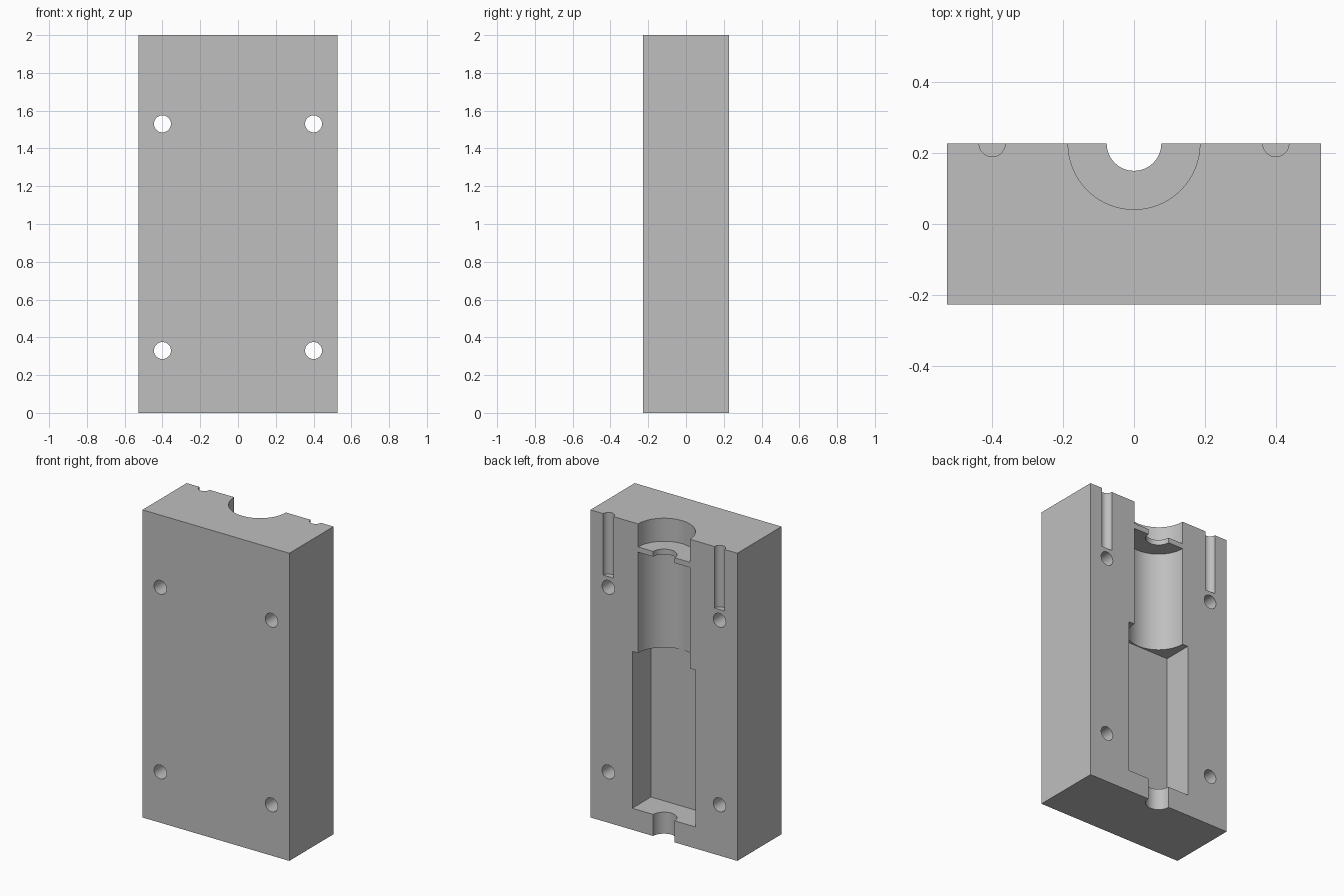
import bpy, math

if "Cube" in bpy.data.objects:
    bpy.data.objects.remove(bpy.data.objects["Cube"])

W, D, H = 1.056, 0.454, 2.0      # block size
BACK = D / 2                     # parting face, where all cavities open

grey = bpy.data.materials.new("plain grey")
grey.diffuse_color = (0.52, 0.52, 0.52, 1)
grey.use_nodes = True
grey.node_tree.nodes["Principled BSDF"].inputs["Base Color"].default_value = grey.diffuse_color


def finish_cutter(name):
    ob = bpy.context.object
    ob.name = name
    ob.hide_render = True
    ob.hide_set(True)
    ob.data.materials.append(grey)
    cutters.append(ob)


def bore(name, x, r, z0, z1, sides=64):
    """Upright round cavity centred on the parting face."""
    bpy.ops.mesh.primitive_cylinder_add(vertices=sides, radius=r, depth=z1 - z0,
                                        location=(x, BACK, (z0 + z1) / 2))
    finish_cutter(name)


def cross_hole(name, x, z, r):
    """Bolt hole from front to back."""
    bpy.ops.mesh.primitive_cylinder_add(vertices=48, radius=r, depth=D + 0.2,
                                        location=(x, 0, z),
                                        rotation=(math.pi / 2, 0, 0))
    finish_cutter(name)


cutters = []

# Main block
bpy.ops.mesh.primitive_cube_add(size=1, location=(0, 0, H / 2))
block = bpy.context.object
block.name = "half_block"
block.scale = (W, D, H)
bpy.ops.object.transform_apply(location=True, rotation=False, scale=True)
block.data.materials.append(grey)

# Central cavities from top to bottom
bore("top_counterbore", 0, 0.186, 1.85, 2.1)
bore("neck_bore", 0, 0.077, 1.75, 1.9)
bore("round_chamber", 0, 0.187, 1.1, 1.816)
bore("outlet_bore", 0, 0.077, -0.1, 0.2)

# Rectangular lower chamber
bpy.ops.mesh.primitive_cube_add(size=1, location=(0, BACK, (0.14 + 1.16) / 2))
bpy.context.object.scale = (0.455, 0.384, 1.02)
finish_cutter("square_chamber")

# Side grooves and bolt holes
for side, x in (("left", -0.4), ("right", 0.4)):
    bore(side + "_groove", x, 0.037, 1.6, 2.1, 32)
    for level, z in (("lower", 0.33), ("upper", 1.53)):
        cross_hole(f"{side}_{level}_bolt_hole", x, z, 0.045)

# Cut every cavity, then remove the helpers
bpy.context.view_layer.objects.active = block
block.select_set(True)
for c in cutters:
    mod = block.modifiers.new(c.name, 'BOOLEAN')
    mod.operation = 'DIFFERENCE'
    mod.solver = 'EXACT'
    mod.object = c
    bpy.ops.object.modifier_apply(modifier=mod.name)
for c in cutters:
    bpy.data.objects.remove(c, do_unlink=True)

bpy.ops.object.select_all(action='DESELECT')
block.select_set(True)
bpy.ops.object.shade_smooth_by_angle(angle=math.radians(30))
